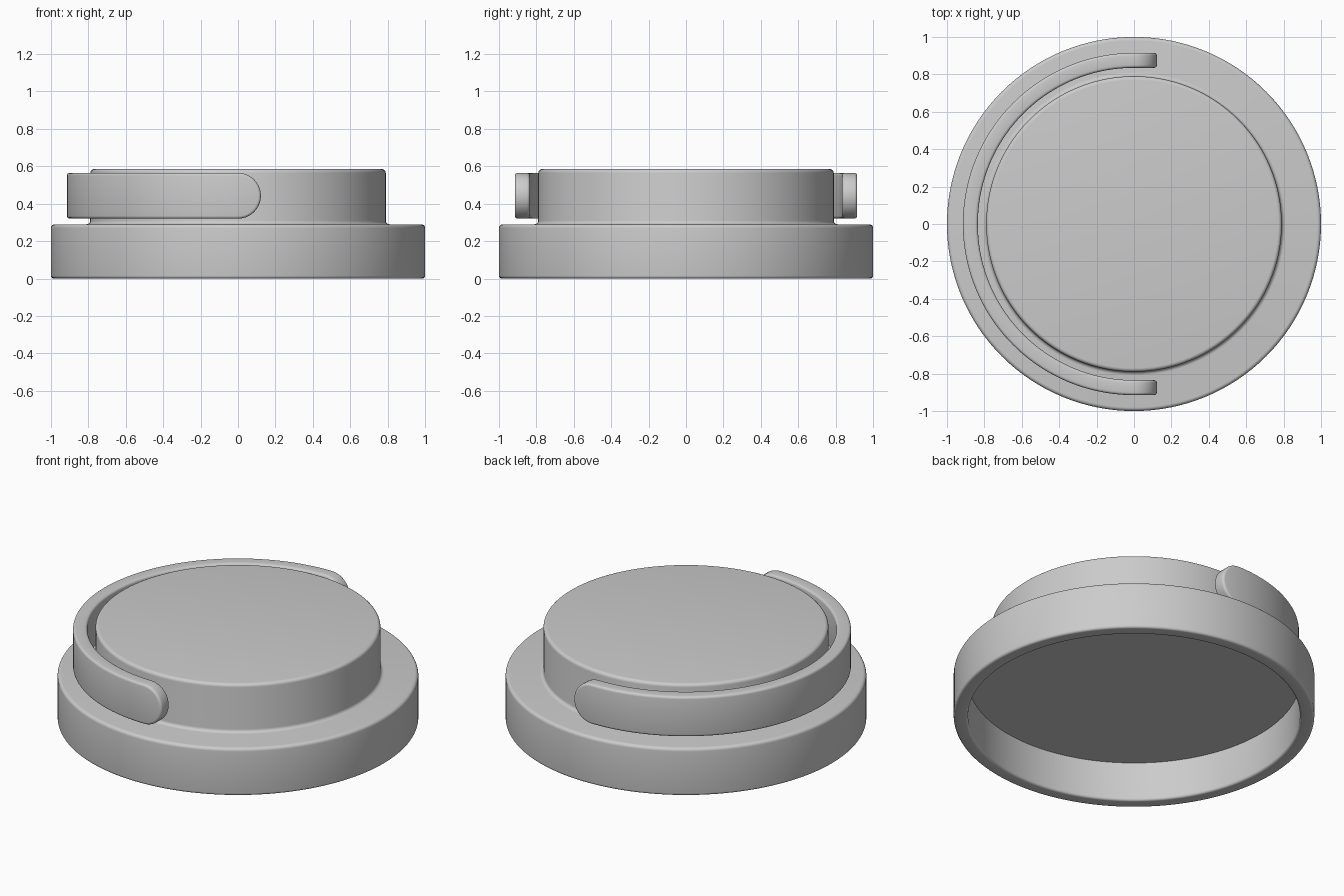
import bpy, bmesh
from math import sin, cos, pi, radians
from mathutils import Vector

if "Cube" in bpy.data.objects:
    bpy.data.objects.remove(bpy.data.objects["Cube"])


def finish(name, bm):
    bmesh.ops.remove_doubles(bm, verts=bm.verts, dist=1e-5)
    bmesh.ops.recalc_face_normals(bm, faces=bm.faces)
    mesh = bpy.data.meshes.new(name)
    bm.to_mesh(mesh)
    bm.free()
    ob = bpy.data.objects.new(name, mesh)
    bpy.context.collection.objects.link(ob)
    bpy.ops.object.select_all(action='DESELECT')
    ob.select_set(True)
    bpy.context.view_layer.objects.active = ob
    bpy.ops.object.shade_smooth_by_angle(angle=radians(35))
    return ob


def rounded(corners, steps=5):
    """Round right-angle profile corners given as (r, z, radius)."""
    out = []
    for i, (x, z, rad) in enumerate(corners):
        p = Vector((x, z))
        if rad == 0:
            out.append(p)
            continue
        a = (Vector(corners[i - 1][:2]) - p).normalized() * rad
        b = (Vector(corners[i + 1][:2]) - p).normalized() * rad
        for k in range(steps + 1):
            t = k / steps * pi / 2
            out.append(p + a * (1 - sin(t)) + b * (1 - cos(t)))
    return out


def lathe(name, corners, segments=128):
    bm = bmesh.new()
    vs = [bm.verts.new((p.x, 0, p.y)) for p in rounded(corners)]
    es = [bm.edges.new(e) for e in zip(vs, vs[1:])]
    bmesh.ops.spin(bm, geom=vs + es, cent=(0, 0, 0), axis=(0, 0, 1),
                   angle=2 * pi, steps=segments, use_merge=True)
    return finish(name, bm)


# Stepped cap body, hollow underneath
lathe("cap_body", [
    (0, 0.24, 0), (0.92, 0.24, 0), (0.92, 0, 0.015), (1, 0, 0.015),
    (1, 0.29, 0.02), (0.79, 0.29, 0.02), (0.79, 0.585, 0.02), (0, 0.585, 0)])


# Half-round clip band with rounded, straight ends
def clip_band(r_in, r_out, z_mid, half, bevel, n=72, m=20):
    def ring(inset, rho):
        h = half - inset
        pts = []
        for k in range(n + 1):
            th = -pi / 2 - pi * k / n
            pts.append((rho * cos(th), rho * sin(th), z_mid - h))
        for k in range(1, m):
            f = -pi / 2 + pi * k / m
            pts.append((h * cos(f), rho, z_mid + h * sin(f)))
        # the other half mirrors the first one in y and z
        return pts + [(x, -y, 2 * z_mid - z) for x, y, z in pts]

    bm = bmesh.new()
    arc = [(bevel * (1 - sin(k * pi / 8)), bevel * (1 - cos(k * pi / 8))) for k in range(5)]
    section = [(i, r_in + d) for i, d in arc]
    section += [(i, r_out - d) for i, d in reversed(arc)]
    rings = [[bm.verts.new(p) for p in ring(*s)] for s in section]
    total = 2 * (n + m)
    for a, b in zip(rings, rings[1:]):
        for i in range(total):
            j = (i + 1) % total
            bm.faces.new((a[i], a[j], b[j], b[i]))
    # inner and outer faces: strips joining lower and upper edges
    for r in (rings[0], rings[-1]):
        for i in range(-m // 2, n + m // 2):
            quad = [r[q % total] for q in (i, i + 1, 2 * n + m - i - 1, 2 * n + m - i)]
            bm.faces.new(list(dict.fromkeys(quad)))
    return finish("clip_band", bm)


clip_band(0.835, 0.915, 0.4425, 0.1225, 0.015)
